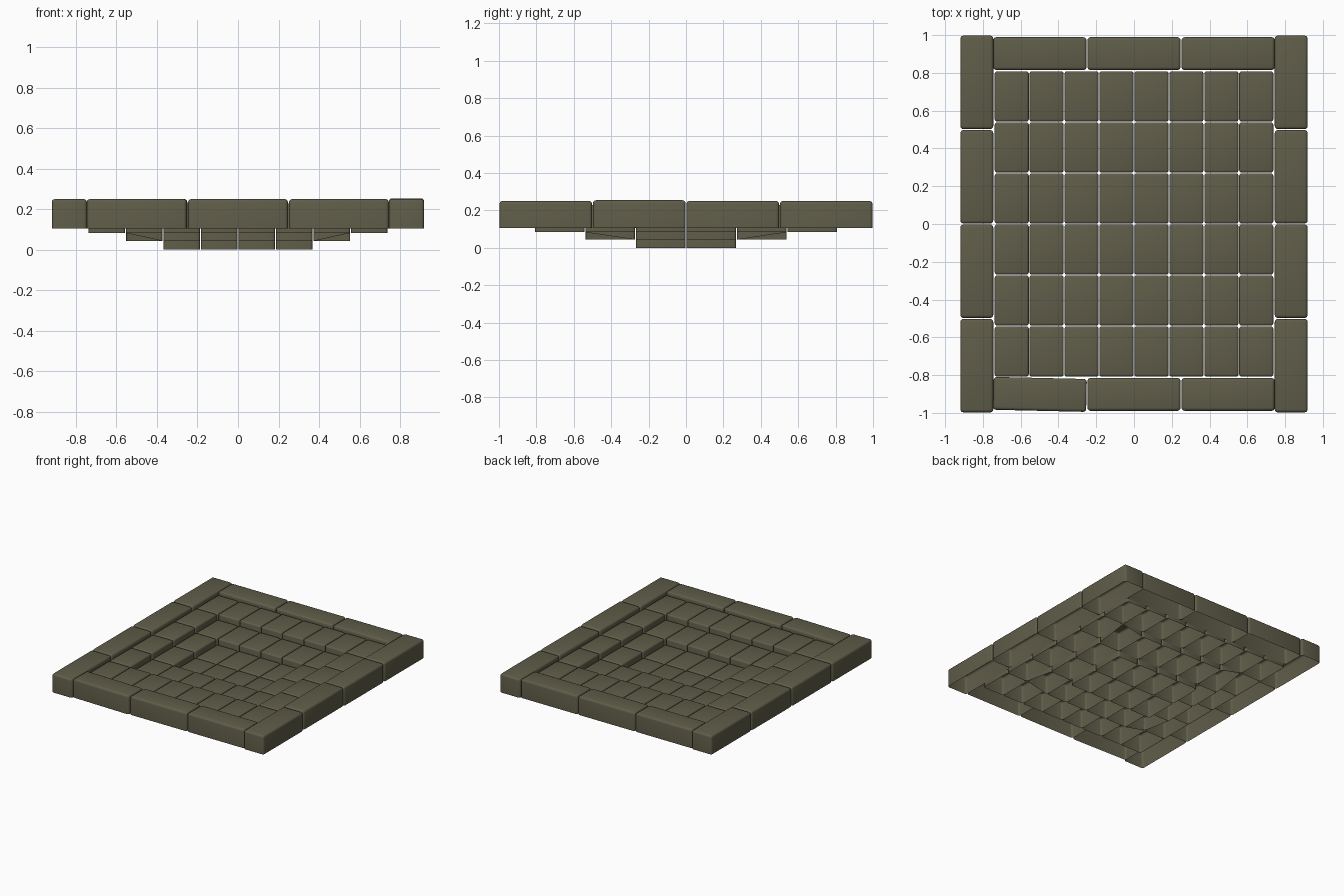
import bpy
import bmesh
import math

if "Cube" in bpy.data.objects:
    bpy.data.objects.remove(bpy.data.objects["Cube"], do_unlink=True)

# Single stone colour
stone = bpy.data.materials.new("olive_stone")
stone.use_nodes = True
colour = (0.115, 0.108, 0.066, 1)
stone.diffuse_color = colour
shader = stone.node_tree.nodes["Principled BSDF"]
shader.inputs["Base Color"].default_value = colour
shader.inputs["Roughness"].default_value = 0.9


def block(name, centre, size, bevel, yaw=0.0, lift=None):
    """Hollow stone, open underneath, with rounded top and upright edges.
    lift = (sign x, sign y, height) raises one bottom corner."""
    bm = bmesh.new()
    bmesh.ops.create_cube(bm, size=1)
    bmesh.ops.delete(bm, geom=[f for f in bm.faces if f.normal.z < -0.5],
                     context='FACES_ONLY')
    for v in bm.verts:
        raised = lift and v.co.z < 0 and v.co.x * lift[0] > 0 and v.co.y * lift[1] > 0
        v.co = [c * s for c, s in zip(v.co, size)]
        if raised:
            v.co.z += lift[2]
    bmesh.ops.bevel(bm, geom=[e for e in bm.edges if not e.is_boundary],
                    offset=bevel, segments=3, profile=0.5, affect='EDGES')
    mesh = bpy.data.meshes.new(name)
    bm.to_mesh(mesh)
    bm.free()
    mesh.materials.append(stone)
    obj = bpy.data.objects.new(name, mesh)
    obj.location = centre
    obj.rotation_euler.z = yaw
    bpy.context.collection.objects.link(obj)
    stones.append(obj)


stones = []
height = 0.145
rim_z = 0.105 + height / 2

# Side rim stones, four on each side
for side, label in ((1, "left"), (-1, "right")):
    for i in range(4):
        rise = 0.004 if side == 1 and i == 1 else 0
        block(f"{label}_rim_stone_{i + 1}",
              (side * 0.832, -0.75 + i * 0.5, rim_z + rise),
              (0.174, 0.495, height), 0.016)

# Front and back rim stones, with one front stone slightly askew
for side, label in ((-1, "front"), (1, "back")):
    for i in range(3):
        askew = side == -1 and i == 0
        block(f"{label}_rim_stone_{i + 1}",
              ((i - 1) * 0.498, side * 0.902, rim_z),
              (0.493, 0.174, height), 0.016,
              yaw=math.radians(-1.3) if askew else 0)

# Floor stones, sinking in rings toward the middle
columns, rows = 8, 6
step_x, step_y = 0.185, 0.27
ring_base = (0.083, 0.043, 0.0)
for c in range(columns):
    for r in range(rows):
        ring = min(c, columns - 1 - c, r, rows - 1 - r)
        x = (c - (columns - 1) / 2) * step_x
        y = (r - (rows - 1) / 2) * step_y
        corner = c in (1, columns - 2) and r in (1, rows - 2)
        lift = (math.copysign(1, x), math.copysign(1, y), 0.04) if corner else None
        block(f"floor_stone_{c + 1}_{r + 1}",
              (x, y, ring_base[ring] + height / 2),
              (step_x - 0.004, step_y - 0.004, height), 0.013, lift=lift)

# Smooth rounded edges
bpy.ops.object.select_all(action='DESELECT')
for obj in stones:
    obj.select_set(True)
bpy.context.view_layer.objects.active = stones[0]
bpy.ops.object.shade_smooth_by_angle(angle=math.radians(40))
